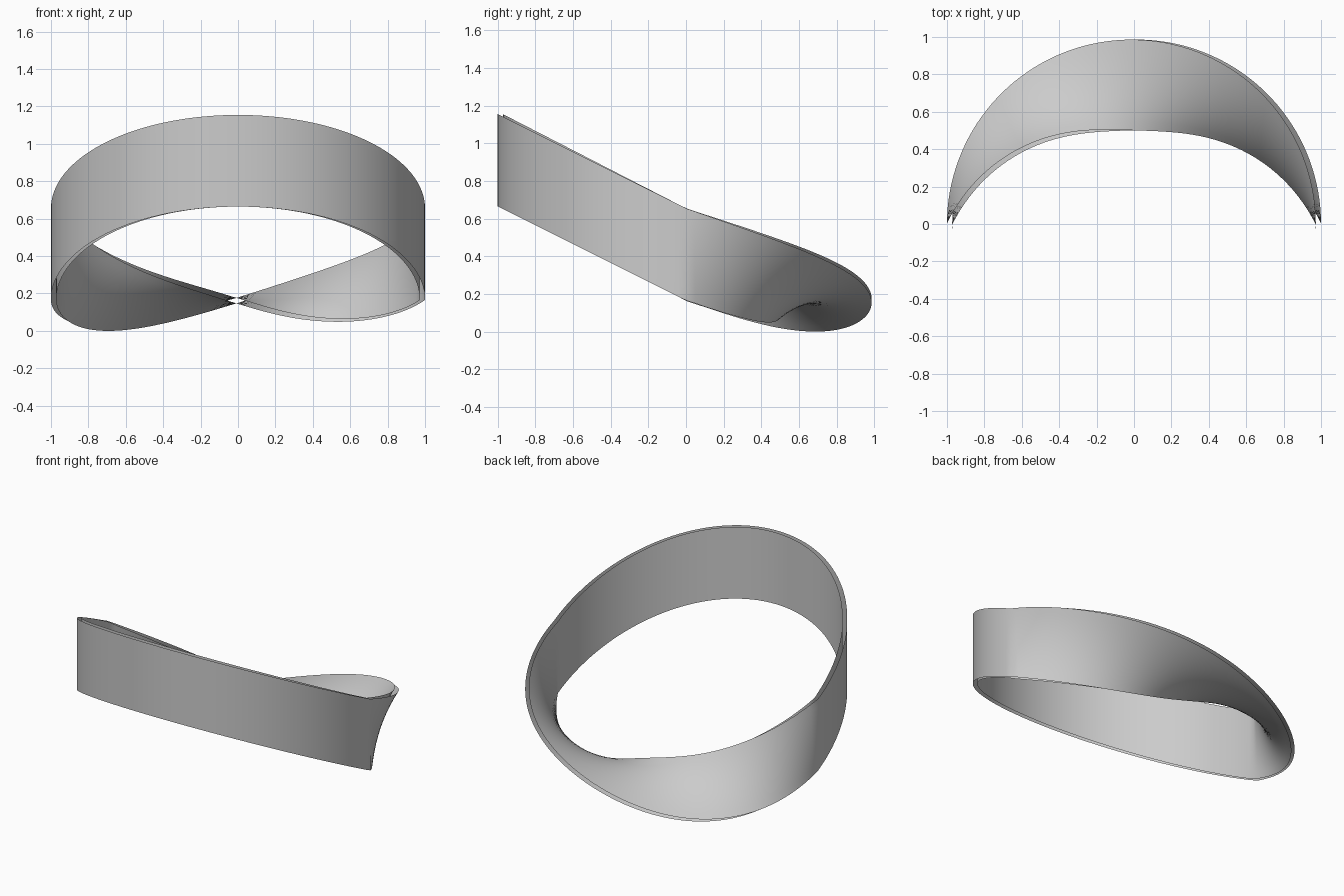
import bpy, bmesh
from math import sin, cos, pi
from mathutils import Vector

if "Cube" in bpy.data.objects:
    bpy.data.objects.remove(bpy.data.objects["Cube"])

R = 0.986        # mid radius of the band
HALF = 0.014     # half gap between the two skins
N = 144          # steps per turn
M = 10           # steps across the band


def edge_a(t):
    # edge that stays on the outer circle
    s = sin(t)
    if s < 0:
        z = 0.16 - 0.5 * s
    else:
        z = 0.65 - 0.49 * t / pi - 0.265 * s + 0.075 * sin(2 * t) - 0.02 * sin(3 * t)
    return Vector((R * cos(t), R * s, z))


def edge_b(t):
    # edge that swings inward across the back
    s = sin(t)
    if s < 0:
        return Vector((R * cos(t), R * s, 0.65 - 0.5 * s))
    r = R - 0.485 * s
    return Vector((r * cos(t), r * s, 0.16 + 0.49 * t / pi - 0.5 * r * s))


def mid(t, v):
    # on every second turn the edges swap, as on a one-sided band
    if int(t // (2 * pi)) % 2:
        v = 1 - v
    t %= 2 * pi
    return edge_a(t).lerp(edge_b(t), v)


def skin(t, v):
    e = 0.02
    along = mid(t + e, v) - mid(t - e, v)
    across = mid(t, 1) - mid(t, 0)
    n = across.cross(along).normalized()
    return mid(t, v) - n * HALF


# twisted band: one continuous skin running round twice, open at the rims
bm = bmesh.new()
rows = []
for i in range(2 * N):
    t = 2 * pi * (i + 0.001) / N
    rows.append([bm.verts.new(skin(t, j / M)) for j in range(M + 1)])
for i in range(2 * N):
    a, b = rows[i], rows[(i + 1) % (2 * N)]
    for j in range(M):
        f = bm.faces.new((a[j], a[j + 1], b[j + 1], b[j]))
        f.smooth = True
        f.normal_flip()
# rest on the ground
low = min(v.co.z for v in bm.verts)
bmesh.ops.translate(bm, verts=bm.verts, vec=(0, 0, -low))
me = bpy.data.meshes.new("twisted_band")
bm.to_mesh(me)
bm.free()
ob = bpy.data.objects.new("twisted_band", me)
bpy.context.collection.objects.link(ob)
